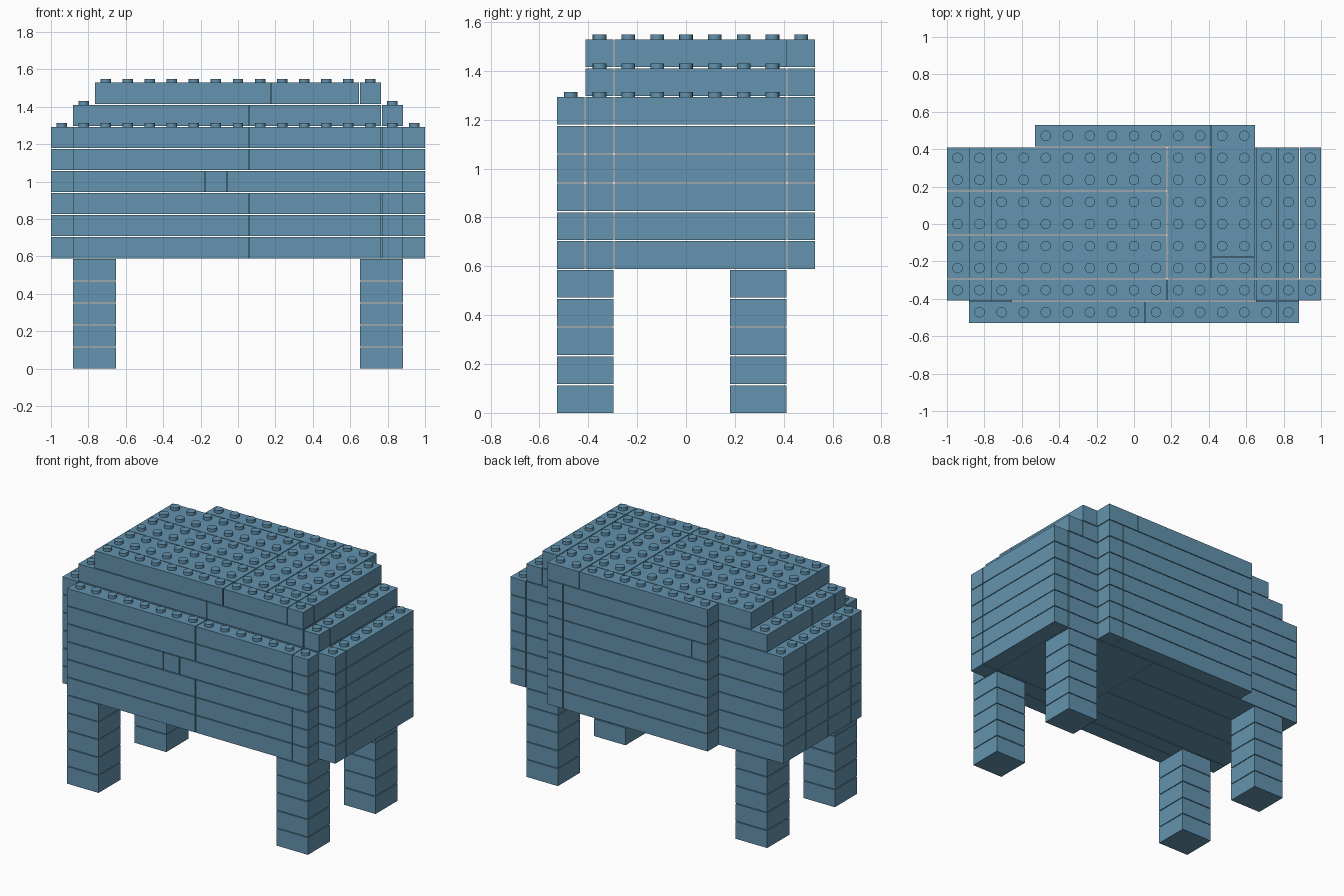
import bpy, bmesh
from mathutils import Matrix, Vector

GAP = 0.005
PITCH = (2 + GAP) / 17          # one grid cell, also one layer height
COLS, ROWS = 17, 9
STUD_R, STUD_H = 0.028, 0.02

cube = bpy.data.objects.get("Cube")
if cube:
    bpy.data.objects.remove(cube, do_unlink=True)

blue = bpy.data.materials.new("steel_blue")
blue.use_nodes = True
colour = (0.125, 0.292, 0.425, 1)
blue.diffuse_color = colour
bsdf = next(n for n in blue.node_tree.nodes if n.type == 'BSDF_PRINCIPLED')
bsdf.inputs["Base Color"].default_value = colour


def grid_point(i, j, k):
    return Vector(((i - COLS / 2) * PITCH, (j - ROWS / 2) * PITCH, k * PITCH))


def add_brick(bm, k, i, j, w, d):
    """Box over w by d cells, with a thin gap to its neighbours."""
    centre = grid_point(i + w / 2, j + d / 2, k)
    size = Vector((w * PITCH - GAP, d * PITCH - GAP, PITCH - GAP))
    centre.z += size.z / 2
    bmesh.ops.create_cube(bm, size=1, matrix=Matrix.Translation(centre) @ Matrix.Diagonal(size.to_4d()))


def add_stud(bm, k, i, j):
    centre = grid_point(i + 0.5, j + 0.5, k + 1)
    centre.z += STUD_H / 2 - GAP
    bmesh.ops.create_cone(bm, cap_ends=True, segments=16, radius1=STUD_R, radius2=STUD_R,
                          depth=STUD_H, matrix=Matrix.Translation(centre))


def finish(bm, name, smooth=False):
    mesh = bpy.data.meshes.new(name)
    bm.to_mesh(mesh)
    bm.free()
    mesh.materials.append(blue)
    obj = bpy.data.objects.new(name, mesh)
    bpy.context.collection.objects.link(obj)
    if smooth:
        bpy.ops.object.select_all(action='DESELECT')
        obj.select_set(True)
        bpy.context.view_layer.objects.active = obj
        bpy.ops.object.shade_smooth_by_angle()


def split(start, end, cuts):
    """Runs of cells between the given cuts."""
    edges = [start] + list(cuts) + [end]
    return [(a, b - a) for a, b in zip(edges, edges[1:])]


# Legs: five stacked square bricks each
for side, i in (("right", 1), ("left", 14)):
    for end, j in (("front", 0), ("back", 6)):
        bm = bmesh.new()
        for k in range(5):
            add_brick(bm, k, i, j, 2, 2)
        finish(bm, f"{end}_{side}_leg")

# Bricks of each body layer as (column, row, width, depth)
layers = {}
for k in range(5, 12):
    inset = 1 if k == 11 else 0
    lo, hi = inset, COLS - inset
    bricks = [(i, 1, w, 1) for i, w in split(lo, hi, (9, 15))]
    bricks += [(lo, j, 10 - lo, 2) for j in (2, 4, 6)]
    bricks += [(10, 2, hi - 11, 6), (hi - 1, 2, 1, 6)]
    # Projecting front row, up to the shoulder
    if k < 11:
        cuts = (7, 8) if k == 8 else (9, 15)
        bricks += [(i, 0, w, 1) for i, w in split(1, 16, cuts)]
    # Projecting back row
    bricks += [(i, 8, w, 1) for i, w in split(4, 14, (5, 13) if k == 10 else (13,))]
    layers[k] = bricks

# Top layer
layers[12] = [(i, 1, w, 1) for i, w in split(2, 15, (10, 14))]
layers[12] += [(2, j, 8, 2) for j in (2, 4, 6)]
layers[12] += [(10, 2, 2, 6), (12, 2, 2, 1), (12, 3, 2, 6), (14, 2, 1, 6), (4, 8, 8, 1)]


def cells(k):
    return {(x, y) for i, j, w, d in layers.get(k, ())
            for x in range(i, i + w) for y in range(j, j + d)}


# Build the layers
for k, bricks in layers.items():
    bm = bmesh.new()
    for brick in bricks:
        add_brick(bm, k, *brick)
    finish(bm, f"body_layer_{k - 4}")

# Studs on every uncovered cell
bm = bmesh.new()
for k in layers:
    for i, j in sorted(cells(k) - cells(k + 1)):
        add_stud(bm, k, i, j)
finish(bm, "studs", smooth=True)
